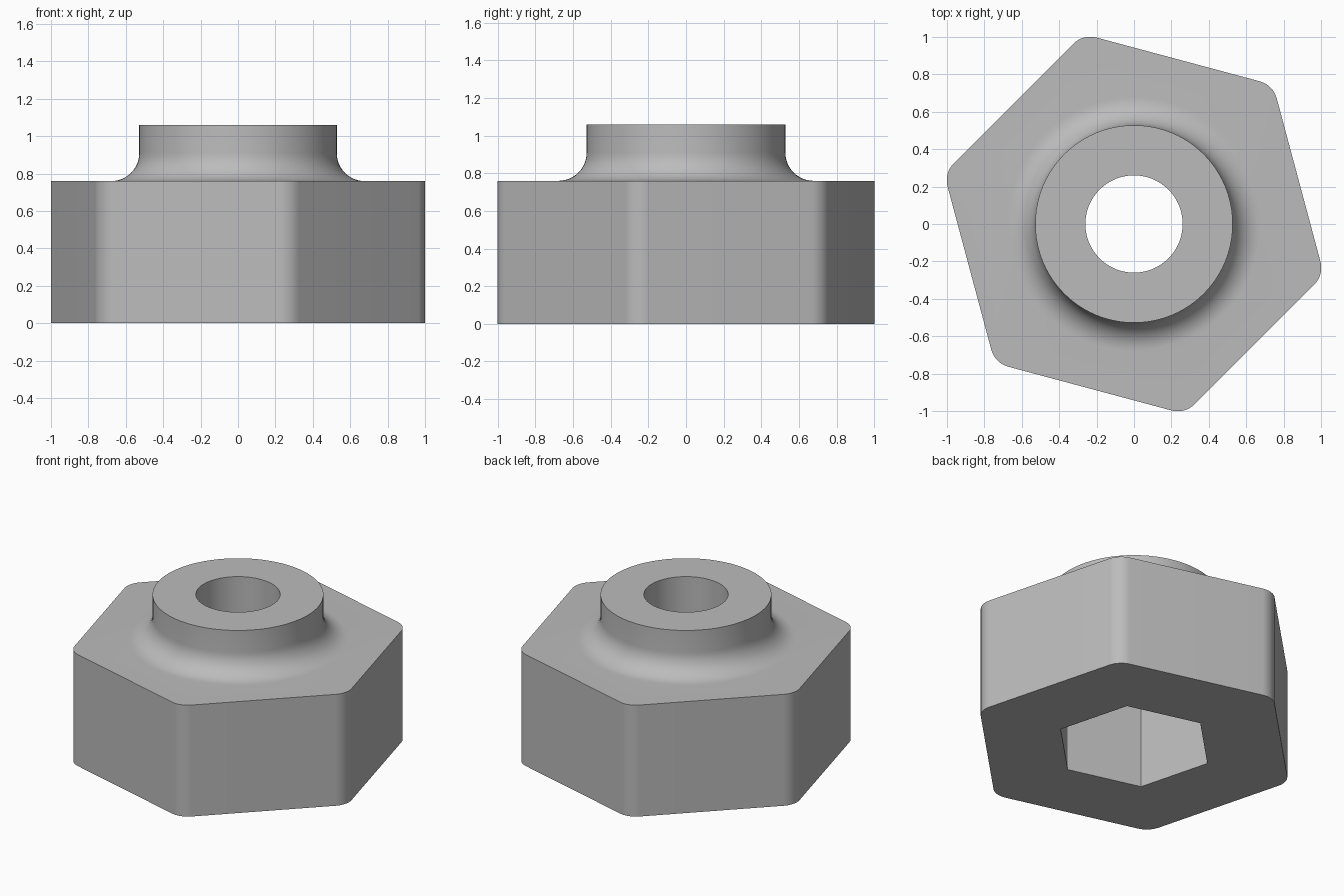
import bpy
import bmesh
from math import sin, cos, pi, radians

if "Cube" in bpy.data.objects:
    bpy.data.objects.remove(bpy.data.objects["Cube"])

STEPS = 16                      # points per sixth of a turn
TURN = radians(45)              # direction of the first hexagon corner
APOTHEM, CORNER = 0.911, 0.13   # outer hexagon and its corner radius
SOCKET = 0.433                  # socket half width across flats
BORE, NECK, FILLET = 0.26, 0.528, 0.15
SHOULDER, TOP = 0.76, 1.06

metal = bpy.data.materials.new("grey metal")
metal.use_nodes = True
grey = (0.5, 0.5, 0.5, 1)
metal.diffuse_color = grey
metal.node_tree.nodes["Principled BSDF"].inputs["Base Color"].default_value = grey


def circle(radius):
    n = 6 * STEPS
    return [(radius * cos(TURN + 2 * pi * i / n), radius * sin(TURN + 2 * pi * i / n))
            for i in range(n)]


def sharp_hexagon(apothem):
    points = []
    for i, (x, y) in enumerate(circle(apothem)):
        off = (i % STEPS) / STEPS * pi / 3 - pi / 6
        points.append((x / cos(off), y / cos(off)))
    return points


def rounded_hexagon(apothem, r):
    points = []
    for i in range(6 * STEPS):
        side, k = divmod(i + STEPS // 2, STEPS)
        corner = TURN + side * pi / 3
        normal = corner + (k / (STEPS - 1) - 0.5) * pi / 3
        d = (apothem - r) / cos(pi / 6)
        points.append((d * cos(corner) + r * cos(normal), d * sin(corner) + r * sin(normal)))
    return points


# Closed chain of rings: outer wall, shoulder, fillet, neck, bore, socket
outer = rounded_hexagon(APOTHEM, CORNER)
socket = sharp_hexagon(SOCKET)
sections = [(outer, 0), (outer, SHOULDER)]
for i in range(13):
    a = pi / 2 * i / 12
    sections.append((circle(NECK + FILLET * (1 - sin(a))), SHOULDER + FILLET * (1 - cos(a))))
sections += [(circle(NECK), TOP), (circle(BORE), TOP), (circle(BORE), SHOULDER),
             (socket, SHOULDER), (socket, 0)]

bm = bmesh.new()
rings = [[bm.verts.new((x, y, z)) for x, y in pts] for pts, z in sections]
for a, b in zip(rings, rings[1:] + rings[:1]):
    for i in range(len(a)):
        j = (i + 1) % len(a)
        bm.faces.new((a[i], a[j], b[j], b[i]))
bmesh.ops.recalc_face_normals(bm, faces=bm.faces)

mesh = bpy.data.meshes.new("flanged_hex_nut")
bm.to_mesh(mesh)
bm.free()
mesh.materials.append(metal)
nut = bpy.data.objects.new("flanged_hex_nut", mesh)
bpy.context.collection.objects.link(nut)
bpy.context.view_layer.objects.active = nut
nut.select_set(True)
bpy.ops.object.shade_smooth_by_angle(angle=radians(30))
